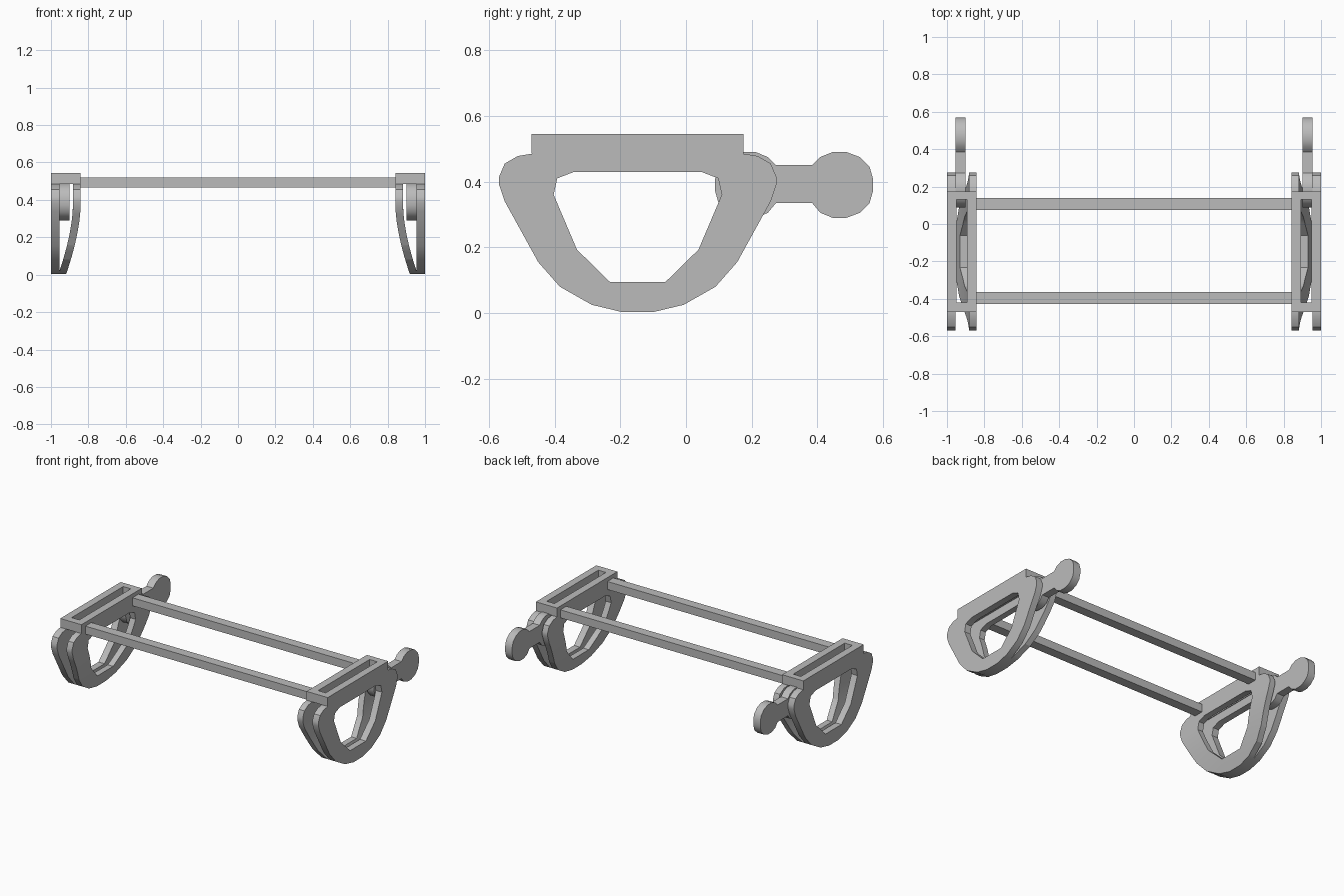
import bpy, bmesh, math

cube = bpy.data.objects.get("Cube")
if cube:
    bpy.data.objects.remove(cube, do_unlink=True)

grey = bpy.data.materials.new("plain grey")
grey.use_nodes = True
grey.diffuse_color = (0.5, 0.5, 0.5, 1)
grey.node_tree.nodes["Principled BSDF"].inputs["Base Color"].default_value = (0.5, 0.5, 0.5, 1)

MID = -0.147      # symmetry line of the plates in y
GRIP_MID = 0.329  # symmetry line of the grips in y


def mirrored(half, mid):
    """Close a half outline, given as (distance from mid, z), by mirroring it."""
    return [(mid + d, z) for d, z in half] + [(mid - d, z) for d, z in reversed(half)]


def slab(name, loops, x0, x1, bend=None, side=1):
    """Extrude outlines in the y-z plane from x0 to x1; later loops are holes."""
    bm = bmesh.new()
    edges = []
    for loop in loops:
        vs = [bm.verts.new((x0, y, z)) for y, z in loop]
        edges += [bm.edges.new((a, b)) for a, b in zip(vs, vs[1:] + vs[:1])]
    bmesh.ops.triangle_fill(bm, edges=edges, use_beauty=True, use_dissolve=False)
    ext = bmesh.ops.extrude_face_region(bm, geom=bm.faces[:])
    for v in ext["geom"]:
        if isinstance(v, bmesh.types.BMVert):
            v.co.x = x1
    if bend:
        # level cuts give the plate enough rows to curve
        for i in range(1, 10):
            bmesh.ops.bisect_plane(bm, geom=bm.verts[:] + bm.edges[:] + bm.faces[:],
                                   plane_co=(0, 0, 0.04 * i), plane_no=(0, 0, 1))
        for v in bm.verts:
            v.co.x += bend(v.co.z)
    for v in bm.verts:
        v.co.x *= side
    bmesh.ops.recalc_face_normals(bm, faces=bm.faces[:])
    mesh = bpy.data.meshes.new(name)
    bm.to_mesh(mesh)
    bm.free()
    return finish(name, mesh)


def finish(name, mesh):
    mesh.materials.append(grey)
    obj = bpy.data.objects.new(name, mesh)
    bpy.context.collection.objects.link(obj)
    bpy.ops.object.select_all(action="DESELECT")
    obj.select_set(True)
    bpy.context.view_layer.objects.active = obj
    bpy.ops.object.shade_smooth_by_angle(angle=math.radians(32))
    return obj


def box(name, x, y, z):
    bm = bmesh.new()
    bmesh.ops.create_cube(bm, size=1)
    for v in bm.verts:
        for i, (lo, hi) in enumerate((x, y, z)):
            v.co[i] = lo if v.co[i] < 0 else hi
    mesh = bpy.data.meshes.new(name)
    bm.to_mesh(mesh)
    bm.free()
    return finish(name, mesh)


def frame(name, side):
    """Flat rectangular frame with a long slot."""
    rings = []
    bm = bmesh.new()
    for z in (0.485, 0.545):
        for x0, x1, y0, y1 in ((0.842, 1.0, -0.47, 0.175), (0.893, 0.95, -0.42, 0.13)):
            rings.append([bm.verts.new((side * x, y, z))
                          for x, y in ((x0, y0), (x1, y0), (x1, y1), (x0, y1))])
    low, low_slot, top, top_slot = rings
    for a, b in ((low, low_slot), (top, top_slot), (low, top), (low_slot, top_slot)):
        for i in range(4):
            j = (i + 1) % 4
            bm.faces.new((a[i], a[j], b[j], b[i]))
    bmesh.ops.recalc_face_normals(bm, faces=bm.faces[:])
    mesh = bpy.data.meshes.new(name)
    bm.to_mesh(mesh)
    bm.free()
    return finish(name, mesh)


# Outlines shared by the plates and the grips
outline = mirrored([(0.322, 0.485), (0.365, 0.478), (0.405, 0.455), (0.422, 0.415),
                    (0.422, 0.39), (0.405, 0.34), (0.303, 0.155), (0.237, 0.08),
                    (0.14, 0.025), (0.048, 0.003)], MID)
window = mirrored([(0.193, 0.43), (0.245, 0.41), (0.256, 0.36), (0.185, 0.193),
                   (0.085, 0.095)], MID)
grip = mirrored([(0.055, 0.45), (0.08, 0.475), (0.117, 0.49), (0.16, 0.49), (0.2, 0.475),
                 (0.23, 0.445), (0.24, 0.41), (0.24, 0.37), (0.23, 0.335), (0.2, 0.305),
                 (0.16, 0.29), (0.117, 0.29), (0.08, 0.305), (0.055, 0.335)], GRIP_MID)


def inward_curve(z):
    return 0.078 * (max(0, 0.36 - z) / 0.36) ** 1.6


# End units
for label, s in (("left", 1), ("right", -1)):
    frame(label + "_top_frame", s)
    slab(label + "_outer_plate", [outline, window], 0.955, 1.0, side=s)
    slab(label + "_inner_plate", [outline, window], 0.842, 0.883, inward_curve, s)
    slab(label + "_grip", [grip], 0.902, 0.954, side=s)

# Cross bars
for label, y in (("front", -0.395), ("back", 0.107)):
    box(label + "_cross_bar", (-0.845, 0.845), (y - 0.032, y + 0.032), (0.465, 0.519))
